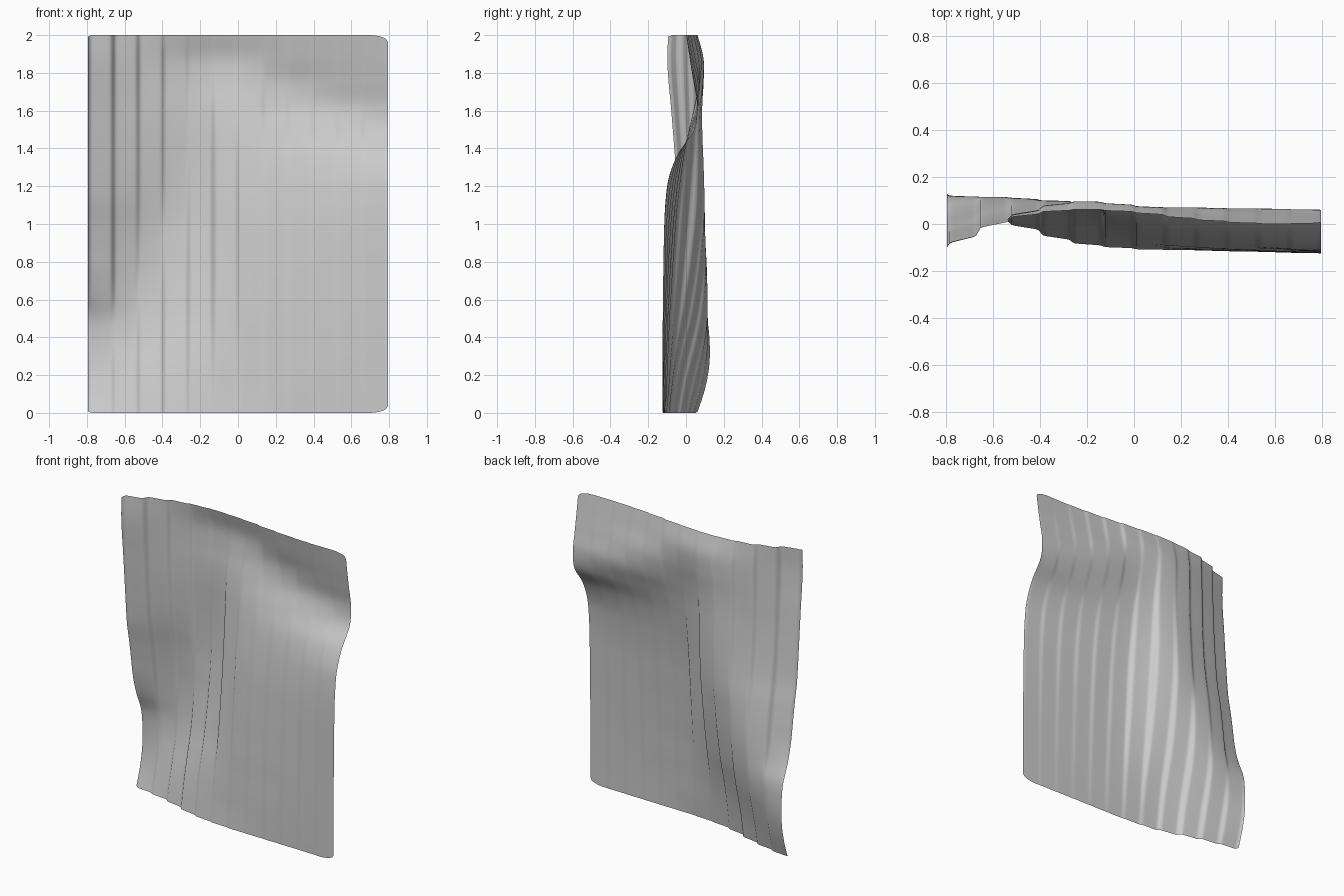
import bpy, bmesh, math

HALF_W, HEIGHT, COLS = 0.793, 2.0, 12

# depth (y) profiles from bottom to top, at seven evenly spaced stations left to right
PROFILES = [
    [.06, .1, .123, .125, .11, .06, .025, .005, -.015, -.038, -.05, -.06, -.07, -.08, -.092, -.099, -.094],
    [.005, .03, .06, .09, .108, .113, .11, .1, .085, .065, .05, .04, .033, .03, .028, .025, .02],
    [-.075, -.058, -.038, -.012, .018, .04, .06, .075, .088, .093, .093, .09, .086, .086, .092, .09, .06],
    [-.105, -.095, -.088, -.08, -.072, -.062, -.053, -.044, -.035, -.024, -.01, .005, .022, .045, .07, .078, .05],
    [-.112, -.11, -.107, -.102, -.098, -.092, -.086, -.078, -.07, -.058, -.042, -.018, .02, .06, .07, .045, .02],
    [-.118, -.118, -.117, -.115, -.112, -.108, -.104, -.1, -.094, -.083, -.065, -.03, .03, .065, .05, .025, .002],
    [-.125, -.125, -.125, -.124, -.123, -.122, -.12, -.118, -.115, -.108, -.09, -.04, .045, .06, .04, .02, .002],
]


def spline(values, t):
    """Smooth curve through evenly spaced values, t in 0..1."""
    n = len(values) - 1
    s = min(max(t, 0), 1) * n
    i = min(int(s), n - 1)
    f = s - i
    a = values[i - 1] if i > 0 else 2 * values[0] - values[1]
    b, c = values[i], values[i + 1]
    d = values[i + 2] if i + 2 <= n else 2 * values[n] - values[n - 1]
    return b + 0.5 * f * (c - a + f * (2*a - 5*b + 4*c - d + f * (3*(b - c) + d - a)))


def depth(u, v):
    # shallow slope inside each strip, short steep step at each seam
    k = math.floor(u * COLS + 0.5)
    t = u * COLS - k
    s = 0.5 * t + 0.25 * math.tanh(t / 0.06)
    return spline([spline(p, v) for p in PROFILES], (k + s) / COLS)


# rippled sheet: one open surface
bm = bmesh.new()
NU, NV = COLS * 14, 100
grid = []
for i in range(NU + 1):
    u = i / NU
    x = (2 * u - 1) * HALF_W
    # rounded corners: soft on the right, tiny on the left
    r = max(0, (x - 0.69) / (HALF_W - 0.69))
    l = max(0, (-x - 0.775) / (HALF_W - 0.775))
    m = 0.035 * (1 - math.sqrt(max(0, 1 - r * r))) + 0.008 * l
    col = []
    for j in range(NV + 1):
        z = m + (HEIGHT - 2 * m) * j / NV
        col.append(bm.verts.new((x, depth(u, z / HEIGHT), z)))
    grid.append(col)
for a, b in zip(grid, grid[1:]):
    for j in range(NV):
        bm.faces.new((a[j], b[j], b[j + 1], a[j + 1]))
for f in bm.faces:
    f.smooth = True

mesh = bpy.data.meshes.new("rippled_sheet")
bm.to_mesh(mesh)
bm.free()
sheet = bpy.data.objects.new("rippled_sheet", mesh)
bpy.context.collection.objects.link(sheet)
